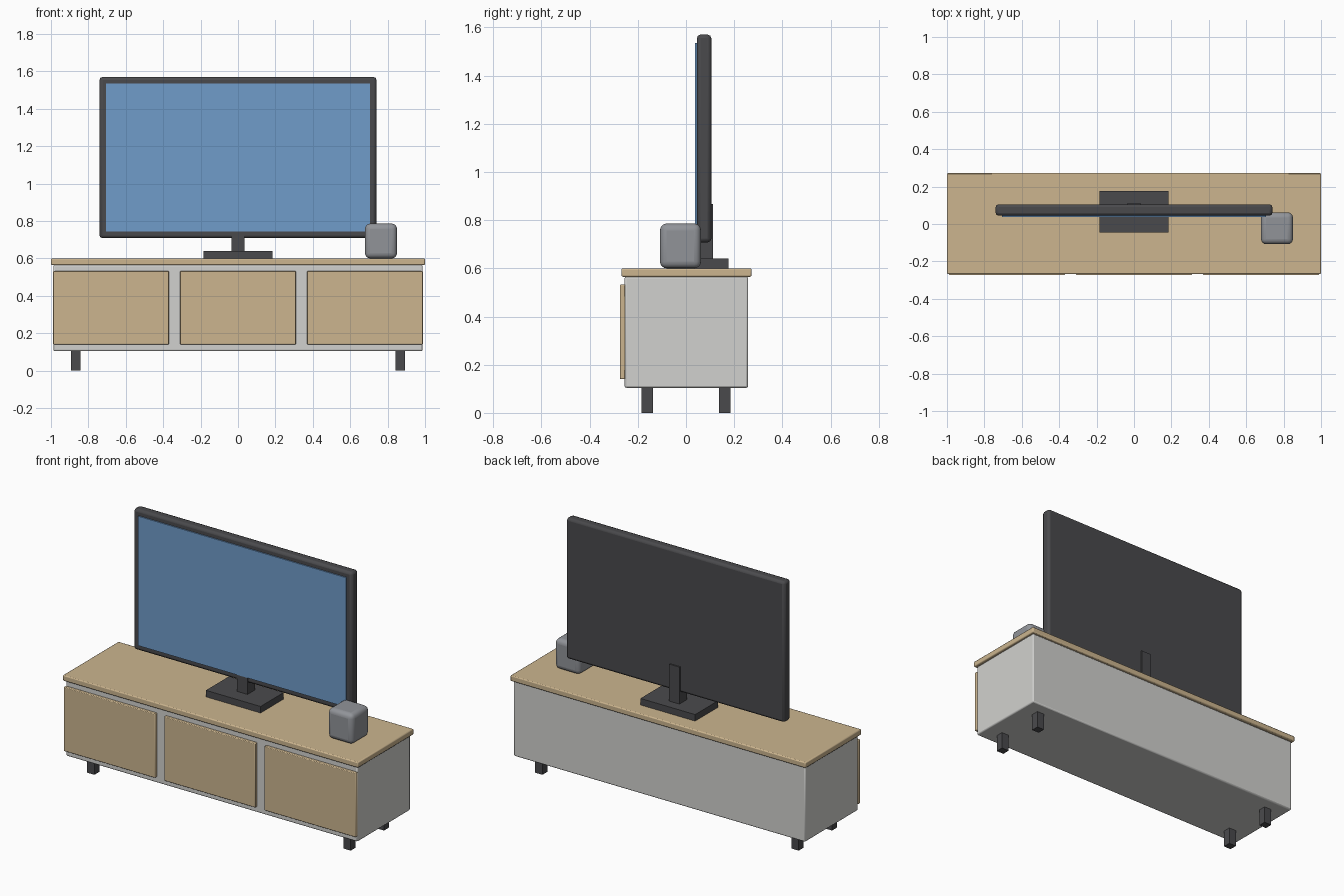
import bpy

if "Cube" in bpy.data.objects:
    bpy.data.objects.remove(bpy.data.objects["Cube"])


def material(name, srgb):
    m = bpy.data.materials.new(name)
    lin = [c / 12.92 if c <= 0.04045 else ((c + 0.055) / 1.055) ** 2.4 for c in srgb]
    m.diffuse_color = (*lin, 1)
    m.use_nodes = True
    m.node_tree.nodes["Principled BSDF"].inputs["Base Color"].default_value = m.diffuse_color
    return m


WOOD = material("light wood", (0.80, 0.71, 0.56))
WHITE = material("pale grey", (0.82, 0.82, 0.81))
DARK = material("charcoal", (0.29, 0.29, 0.30))
GREY = material("mid grey", (0.57, 0.58, 0.60))
BLUE = material("screen blue", (0.44, 0.61, 0.79))


def box(name, x, y, z, mat, bevel=0.0, segments=2):
    """Box from (min, max) ranges, with optional rounded edges."""
    r = (x, y, z)
    bpy.ops.mesh.primitive_cube_add(size=1, location=[(a + b) / 2 for a, b in r])
    o = bpy.context.object
    o.name = name
    o.scale = [b - a for a, b in r]
    bpy.ops.object.transform_apply(location=False, rotation=False, scale=True)
    o.data.materials.append(mat)
    if bevel:
        m = o.modifiers.new("rounded edges", 'BEVEL')
        m.width = bevel
        m.segments = segments
        bpy.ops.object.shade_smooth_by_angle()
    return o


# Cabinet body and top board
box("cabinet_body", (-0.987, 0.987), (-0.255, 0.258), (0.104, 0.566), WHITE, 0.008)
box("cabinet_top", (-1, 1), (-0.268, 0.272), (0.565, 0.60), WOOD, 0.006)

# Three doors
for i, cx in enumerate((-0.679, 0, 0.679)):
    box(f"door_{i + 1}", (cx - 0.309, cx + 0.309), (-0.274, -0.252), (0.14, 0.533), WOOD, 0.004)

# Four legs
for sx, xn in ((-1, "left"), (1, "right")):
    for sy, yn in ((-1, "front"), (1, "back")):
        cx, cy = sx * 0.868, sy * 0.161
        box(f"{yn}_{xn}_leg", (cx - 0.025, cx + 0.025), (cy - 0.024, cy + 0.024), (0, 0.11), DARK)

# Television: stand, neck, case and screen
box("stand_base", (-0.185, 0.185), (-0.046, 0.176), (0.598, 0.64), DARK)
box("stand_neck", (-0.035, 0.035), (0.042, 0.113), (0.635, 0.866), DARK)
box("television_case", (-0.74, 0.74), (0.045, 0.105), (0.708, 1.57), DARK, 0.015)
box("screen", (-0.705, 0.705), (0.038, 0.047), (0.743, 1.535), BLUE)

# Rounded speaker
box("speaker", (0.679, 0.85), (-0.108, 0.062), (0.60, 0.786), GREY, 0.028, 4)
